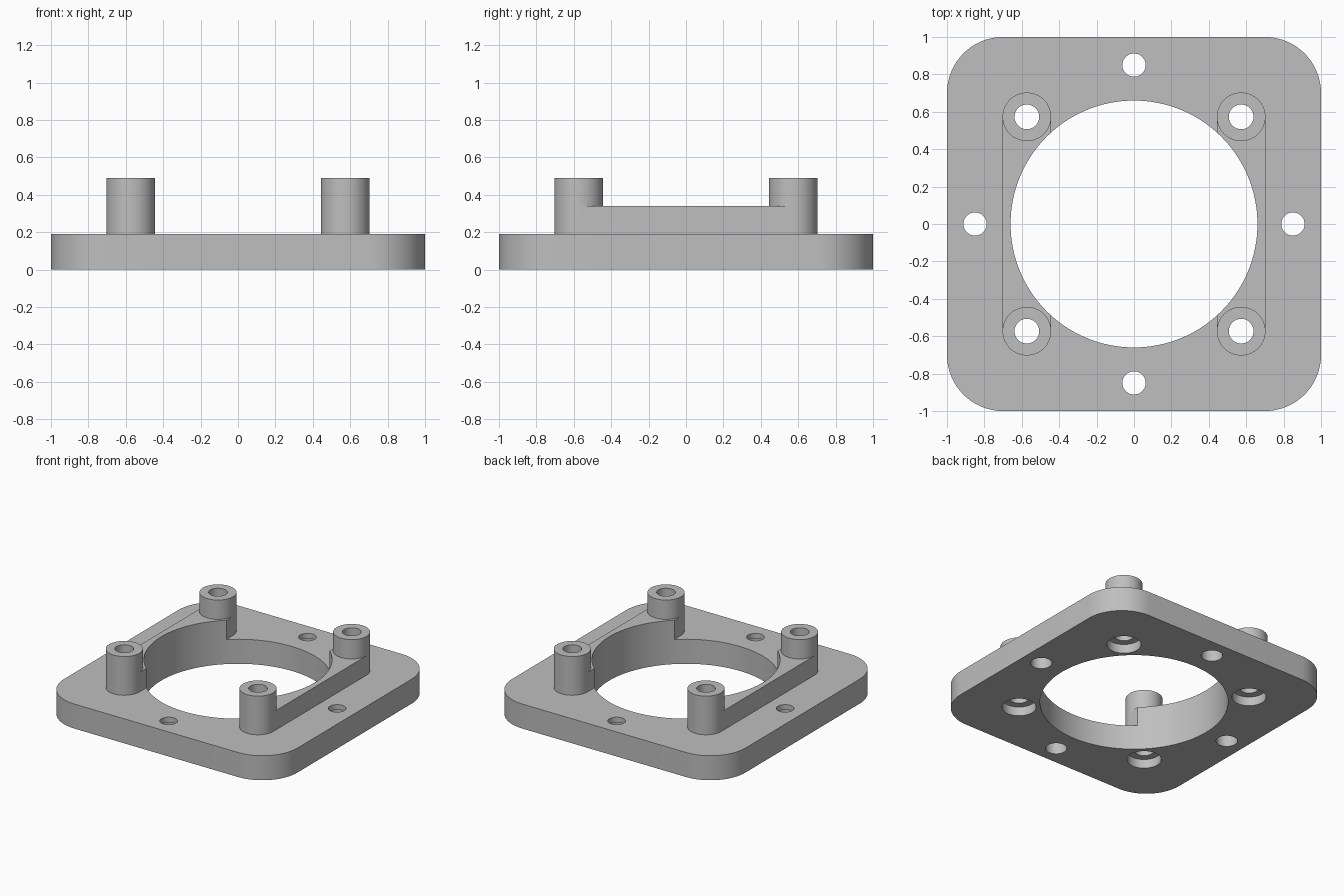
import bpy, bmesh, math

if "Cube" in bpy.data.objects:
    bpy.data.objects.remove(bpy.data.objects["Cube"], do_unlink=True)

# Main dimensions
PLATE_TOP, RAIL_TOP, POST_TOP = 0.19, 0.34, 0.49
CORNER_R, BORE_R = 0.30, 0.66
POST_XY, POST_R, POST_HOLE_R = 0.573, 0.13, 0.066
SCREW_AT, SCREW_R = 0.85, 0.062

grey = bpy.data.materials.new("matte grey")
grey.use_nodes = True
grey.diffuse_color = (0.52, 0.52, 0.52, 1)
grey.node_tree.nodes["Principled BSDF"].inputs["Base Color"].default_value = (0.52, 0.52, 0.52, 1)


def prism(name, outline, z0, z1):
    """Extrude a flat outline from z0 to z1."""
    bm = bmesh.new()
    face = bm.faces.new([bm.verts.new((x, y, z0)) for x, y in outline])
    top = bmesh.ops.extrude_face_region(bm, geom=[face])["geom"]
    moved = [v for v in top if isinstance(v, bmesh.types.BMVert)]
    bmesh.ops.translate(bm, verts=moved, vec=(0, 0, z1 - z0))
    bmesh.ops.recalc_face_normals(bm, faces=bm.faces)
    mesh = bpy.data.meshes.new(name)
    bm.to_mesh(mesh)
    bm.free()
    mesh.materials.append(grey)
    obj = bpy.data.objects.new(name, mesh)
    bpy.context.collection.objects.link(obj)
    return obj


def circle(x, y, r, n=64):
    return [(x + r * math.cos(2 * math.pi * i / n), y + r * math.sin(2 * math.pi * i / n))
            for i in range(n)]


def rounded_square(half, r, n=16):
    c = half - r
    points = []
    for k, (sx, sy) in enumerate([(1, 1), (-1, 1), (-1, -1), (1, -1)]):
        for i in range(n + 1):
            a = math.pi / 2 * (k + i / n)
            points.append((sx * c + r * math.cos(a), sy * c + r * math.sin(a)))
    return points


def combine(target, tool, operation):
    """Boolean the tool into the target, then discard the tool."""
    tool.hide_render = True
    mod = target.modifiers.new(operation.lower(), "BOOLEAN")
    mod.operation, mod.solver, mod.object = operation, "EXACT", tool
    bpy.context.view_layer.objects.active = target
    bpy.ops.object.modifier_apply(modifier=mod.name)
    bpy.data.objects.remove(tool, do_unlink=True)


# Base plate with rounded corners
bracket = prism("mounting_plate", rounded_square(1, CORNER_R), 0, PLATE_TOP)
corners = [(sx * POST_XY, sy * POST_XY) for sx in (-1, 1) for sy in (-1, 1)]

# Side rails, then the corner posts they join
for s in (-1, 1):
    inner, outer = s * (POST_XY - POST_R), s * (POST_XY + POST_R)
    outline = [(inner, -POST_XY), (outer, -POST_XY), (outer, POST_XY), (inner, POST_XY)]
    combine(bracket, prism("side_rail", outline, 0.1, RAIL_TOP), "UNION")
for x, y in corners:
    combine(bracket, prism("corner_post", circle(x, y, POST_R), 0.08, POST_TOP), "UNION")

# Central bore through plate and rails
combine(bracket, prism("bore_cutter", circle(0, 0, BORE_R, 128), -0.1, 0.6), "DIFFERENCE")

# Post holes with a shallow recess underneath
for x, y in corners:
    combine(bracket, prism("post_hole_cutter", circle(x, y, POST_HOLE_R), -0.1, 0.6), "DIFFERENCE")
    combine(bracket, prism("recess_cutter", circle(x, y, 0.12), -0.1, 0.07), "DIFFERENCE")

# Screw holes at the middle of each side, slightly wider below
for k in range(4):
    x = SCREW_AT * round(math.cos(k * math.pi / 2))
    y = SCREW_AT * round(math.sin(k * math.pi / 2))
    combine(bracket, prism("screw_hole_cutter", circle(x, y, SCREW_R), -0.1, 0.6), "DIFFERENCE")
    combine(bracket, prism("wide_hole_cutter", circle(x, y, 0.075), -0.1, 0.15), "DIFFERENCE")

# Smooth round walls, crisp edges
bpy.ops.object.select_all(action="DESELECT")
bracket.select_set(True)
bpy.context.view_layer.objects.active = bracket
bpy.ops.object.shade_smooth_by_angle(angle=math.radians(30))
